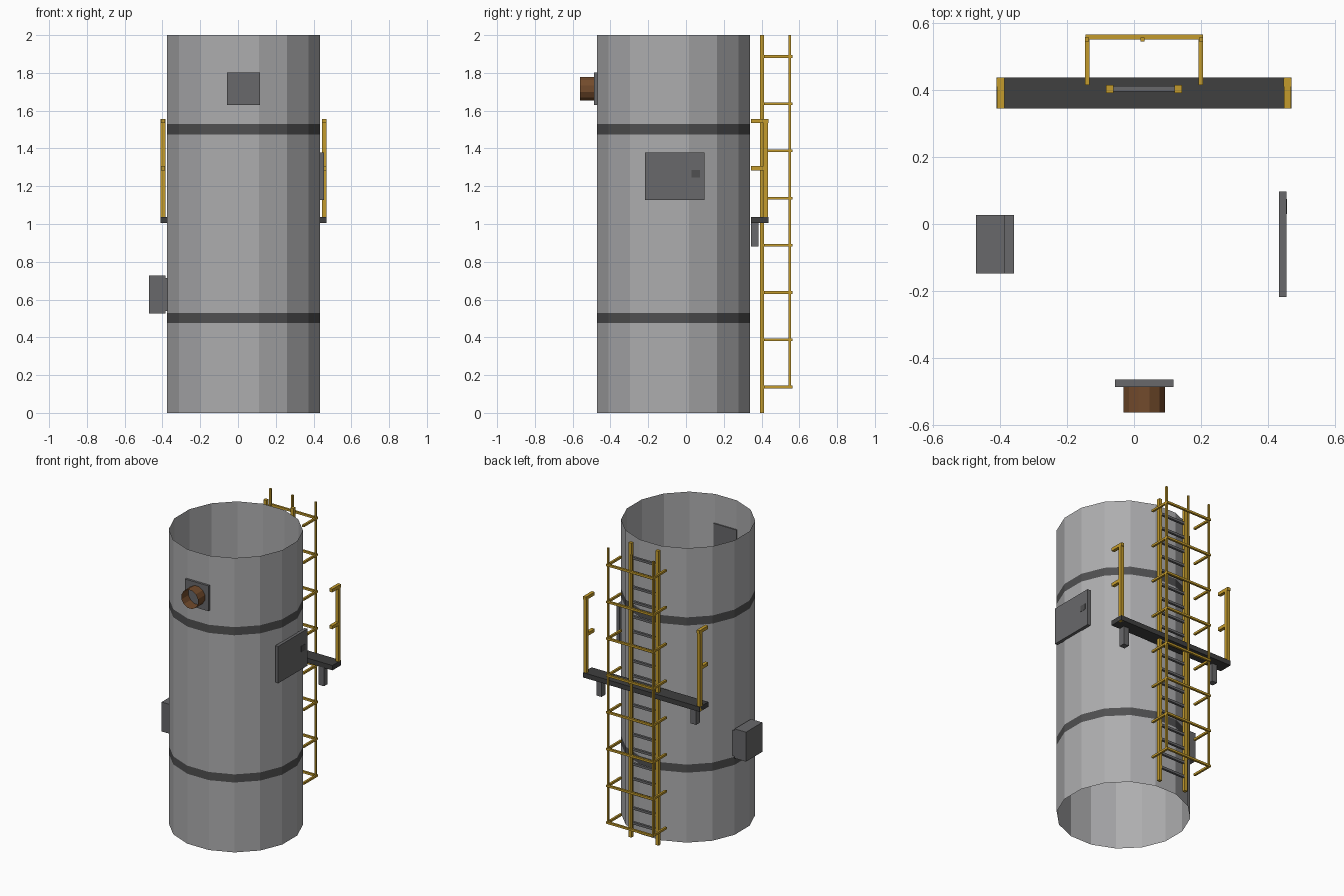
import bpy, bmesh
from math import pi
from mathutils import Matrix

cube = bpy.data.objects.get("Cube")
if cube:
    bpy.data.objects.remove(cube, do_unlink=True)


def material(name, color):
    m = bpy.data.materials.new(name)
    m.use_nodes = True
    rgba = (*color, 1)
    m.diffuse_color = rgba
    m.node_tree.nodes["Principled BSDF"].inputs["Base Color"].default_value = rgba
    return m


SHELL = material("light_grey_shell", (0.42, 0.42, 0.43))
BAND = material("dark_grey_band", (0.08, 0.08, 0.082))
PANEL = material("mid_grey_steel", (0.14, 0.14, 0.145))
DECK = material("charcoal_deck", (0.05, 0.05, 0.05))
YELLOW = material("safety_yellow", (0.55, 0.33, 0.025))
RUST = material("rust_brown", (0.17, 0.07, 0.025))

CX, CY = 0.03, -0.066   # axis of the tank


def finish(name, bm, *mats):
    mesh = bpy.data.meshes.new(name)
    bm.to_mesh(mesh)
    bm.free()
    for m in mats:
        mesh.materials.append(m)
    ob = bpy.data.objects.new(name, mesh)
    bpy.context.collection.objects.link(ob)
    return ob


def box(name, mat, x, y, z):
    """Box from (min, max) pairs."""
    bm = bmesh.new()
    bmesh.ops.create_cube(bm, size=1)
    for v in bm.verts:
        for i, (a, b) in enumerate((x, y, z)):
            v.co[i] = a if v.co[i] < 0 else b
    return finish(name, bm, mat)


def bar(name, mat, x, y, z, w):
    """Bar of thickness w; scalars are centre lines, pairs are spans."""
    span = lambda c: c if isinstance(c, tuple) else (c - w / 2, c + w / 2)
    return box(name, mat, span(x), span(y), span(z))


def tube(bm, sides, radius, depth, matrix, caps=False):
    turn = Matrix.Rotation(pi / sides, 4, "Z")
    bmesh.ops.create_cone(bm, cap_ends=caps, segments=sides, radius1=radius,
                          radius2=radius, depth=depth, matrix=matrix @ turn)


# Open tank shell with two painted bands
bm = bmesh.new()
tube(bm, 16, 0.413, 2, Matrix.Translation((CX, CY, 1)))
bands = ((0.475, 0.53), (1.475, 1.53))
for z in (z for band in bands for z in band):
    bmesh.ops.bisect_plane(bm, geom=bm.verts[:] + bm.edges[:] + bm.faces[:],
                           plane_co=(0, 0, z), plane_no=(0, 0, 1))
for f in bm.faces:
    height = f.calc_center_median().z
    f.material_index = int(any(a < height < b for a, b in bands))
finish("tank_shell", bm, SHELL, BAND)

# Outlet plate and open pipe on the front
box("outlet_plate", PANEL, (CX - 0.087, CX + 0.087), (-0.486, -0.463), (1.63, 1.802))
bm = bmesh.new()
tube(bm, 12, 0.064, 0.076,
     Matrix.Translation((CX, -0.523, 1.716)) @ Matrix.Rotation(pi / 2, 4, "X"))
finish("outlet_pipe", bm, RUST)

# Access hatch and control box on the sides
box("access_hatch", PANEL, (0.432, 0.454), (-0.217, 0.097), (1.127, 1.378))
box("hatch_latch", BAND, (0.452, 0.456), (0.03, 0.075), (1.245, 1.285))
box("control_box", PANEL, (-0.47, -0.385), (-0.148, 0.027), (0.527, 0.727))
box("control_box_mount", PANEL, (-0.385, -0.358), (-0.148, 0.027), (0.54, 0.714))

# Rear platform with brackets and end rails
box("platform_deck", DECK, (CX - 0.439, CX + 0.439), (0.344, 0.437), (1.005, 1.038))
for label, s in (("left", 1), ("right", -1)):
    bar(label + "_bracket", PANEL, CX + s * 0.355, (0.344, 0.385), (0.88, 1.005), 0.04)
    x = CX + s * 0.427
    bar(label + "_rail_post", YELLOW, x, 0.421, (1.005, 1.555), 0.024)
    bar(label + "_top_rail", YELLOW, x, (0.344, 0.437), 1.545, 0.022)
    bar(label + "_mid_rail", YELLOW, x, (0.344, 0.41), 1.295, 0.022)
    # Ladder side rails
    bar(label + "_ladder_rail", YELLOW, CX + s * 0.102, 0.402, (0, 2), 0.023)

# Ladder rungs
for i in range(1, 20):
    bar("ladder_rung", PANEL, (CX - 0.092, CX + 0.092), 0.403, i * 0.1, 0.016)

# Safety cage hoops and uprights
for i in range(8):
    z = 0.137 + i * 0.25
    bar("cage_hoop_back", YELLOW, (CX - 0.175, CX + 0.175), 0.557, z, 0.014)
    for s in (-1, 1):
        bar("cage_hoop_arm", YELLOW, CX + s * 0.169, (0.414, 0.557), z, 0.014)
for x in (-0.17, -0.005, 0.17):
    bar("cage_upright", YELLOW, CX + x, 0.549, (0.13, 2), 0.012)
